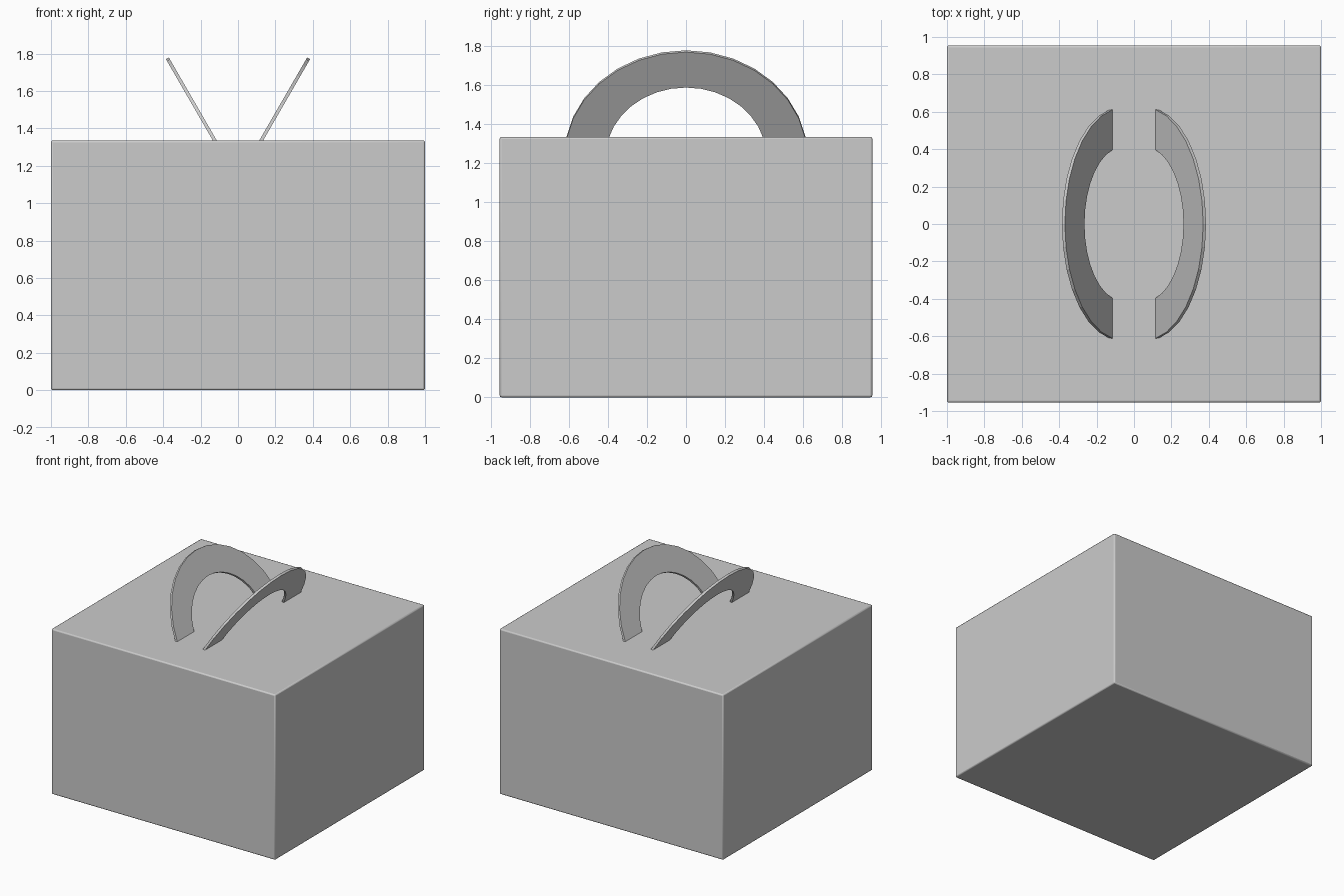
import bpy, bmesh
from math import radians, sin, cos, asin, pi
from mathutils import Matrix, Vector

if "Cube" in bpy.data.objects:
    bpy.data.objects.remove(bpy.data.objects["Cube"])

W, D, H = 2.0, 1.91, 1.335

# Box body with slightly softened edges
bpy.ops.mesh.primitive_cube_add(size=1, location=(0, 0, H / 2))
body = bpy.context.object
body.name = "box_body"
body.scale = (W, D, H)
bpy.ops.object.transform_apply(location=False, rotation=False, scale=True)
bev = body.modifiers.new("soft_edges", 'BEVEL')
bev.width = 0.01
bev.segments = 2
bpy.ops.object.shade_smooth_by_angle(angle=radians(30))


def handle(name, side, steps=14, outer=0.622, inner=0.412, drop=0.115, thick=0.018):
    """Flat arch plate, leaning outwards from the lid."""
    bm = bmesh.new()

    def arc(r):
        a0 = asin((drop - 0.004) / r)
        angles = [a0 + (pi - 2 * a0) * i / steps for i in range(steps + 1)]
        return [bm.verts.new((-thick / 2, r * cos(a), r * sin(a) - drop)) for a in angles]

    o, n = arc(outer), arc(inner)
    faces = [bm.faces.new((o[i], o[i + 1], n[i + 1], n[i])) for i in range(steps)]
    ext = bmesh.ops.extrude_face_region(bm, geom=faces, use_keep_orig=True)
    moved = [v for v in ext["geom"] if isinstance(v, bmesh.types.BMVert)]
    bmesh.ops.translate(bm, verts=moved, vec=Vector((thick, 0, 0)))
    bmesh.ops.recalc_face_normals(bm, faces=bm.faces)
    bm.transform(Matrix.Translation((side * 0.124, 0, H))
                 @ Matrix.Rotation(side * radians(30), 4, 'Y'))
    mesh = bpy.data.meshes.new(name)
    bm.to_mesh(mesh)
    bm.free()
    ob = bpy.data.objects.new(name, mesh)
    bpy.context.collection.objects.link(ob)


# Pair of carrying handles
handle("right_handle", 1)
handle("left_handle", -1)
